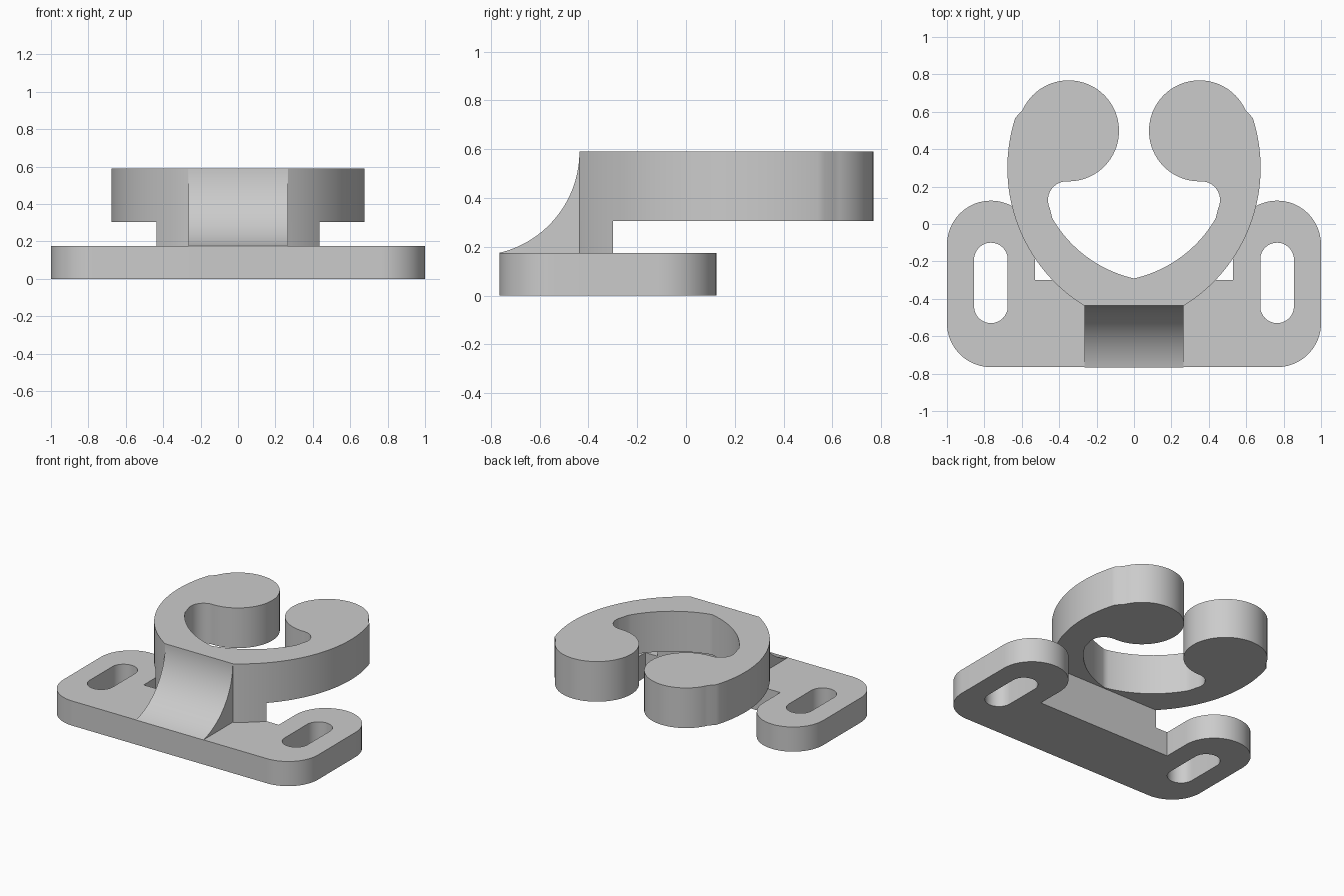
import bpy, bmesh
from math import cos, sin, radians

if "Cube" in bpy.data.objects:
    bpy.data.objects.remove(bpy.data.objects["Cube"], do_unlink=True)

GREY = (0.6, 0.6, 0.6, 1)
grey = bpy.data.materials.new("plain grey")
grey.use_nodes = True
grey.diffuse_color = GREY
grey.node_tree.nodes["Principled BSDF"].inputs["Base Color"].default_value = GREY


def arc(cx, cy, r, start, end, steps=24):
    """Points on a circular arc, angles in degrees."""
    angles = [radians(start + (end - start) * i / steps) for i in range(steps + 1)]
    return [(cx + r * cos(a), cy + r * sin(a)) for a in angles]


def flip(points):
    return [(-x, y) for x, y in reversed(points)]


def prism(name, loops, low, high, place=lambda a, b, h: (a, b, h)):
    """Extrude an outline, with optional holes, between two levels."""
    bm = bmesh.new()
    for loop in loops:
        verts = [bm.verts.new(place(a, b, low)) for a, b in loop]
        for i, v in enumerate(verts):
            bm.edges.new((verts[i - 1], v))
    bmesh.ops.triangle_fill(bm, edges=bm.edges[:], use_beauty=True)
    grown = bmesh.ops.extrude_face_region(bm, geom=bm.faces[:], use_keep_orig=True)
    moved = [g for g in grown["geom"] if isinstance(g, bmesh.types.BMVert)]
    bmesh.ops.translate(bm, verts=moved, vec=place(0, 0, high - low))
    bmesh.ops.recalc_face_normals(bm, faces=bm.faces[:])
    mesh = bpy.data.meshes.new(name)
    bm.to_mesh(mesh)
    bm.free()
    mesh.materials.append(grey)
    obj = bpy.data.objects.new(name, mesh)
    bpy.context.collection.objects.link(obj)
    bpy.ops.object.select_all(action='DESELECT')
    obj.select_set(True)
    bpy.context.view_layer.objects.active = obj
    bpy.ops.object.shade_smooth_by_angle(angle=radians(30))
    return obj


# Base plate with two rounded ears, each with a slot
EAR_X, EAR_R = 0.765, 0.235
half = arc(EAR_X, -0.53, EAR_R, -90, 0) + arc(EAR_X, -0.11, EAR_R, 0, 180) + [(0.53, -0.3)]
slot = arc(EAR_X, -0.19, 0.09, 0, 180) + arc(EAR_X, -0.44, 0.09, 180, 360)
prism("base_plate", [half + flip(half), slot, flip(slot)], 0, 0.175)

# Open hook with two round ends
half = (arc(-0.19, 0.3, 0.867, -58.2, 18, 40)
        + arc(0.35, 0.498, 0.27, 24, 270, 48)
        + arc(0.36, 0.128, 0.1, 85, -25, 16)
        + arc(-0.15, 0.37, 0.678, -30, -77.2))
half[-1] = (0, half[-1][1])
prism("hook", [half + flip(half)[1:]], 0.305, 0.59)

# Neck joining the hook to the plate
half = arc(-0.19, 0.3, 0.867, -58.2, -43.8, 8)
prism("neck", [half + flip(half)], 0.175, 0.305)

# Curved brace sweeping up the front
sweep = arc(-0.863, 0.59, 0.426, 0, -76.9, 32)
prism("front_brace", [sweep + [(-0.437, 0.175)]], -0.265, 0.265,
      lambda a, b, h: (h, a, b))
